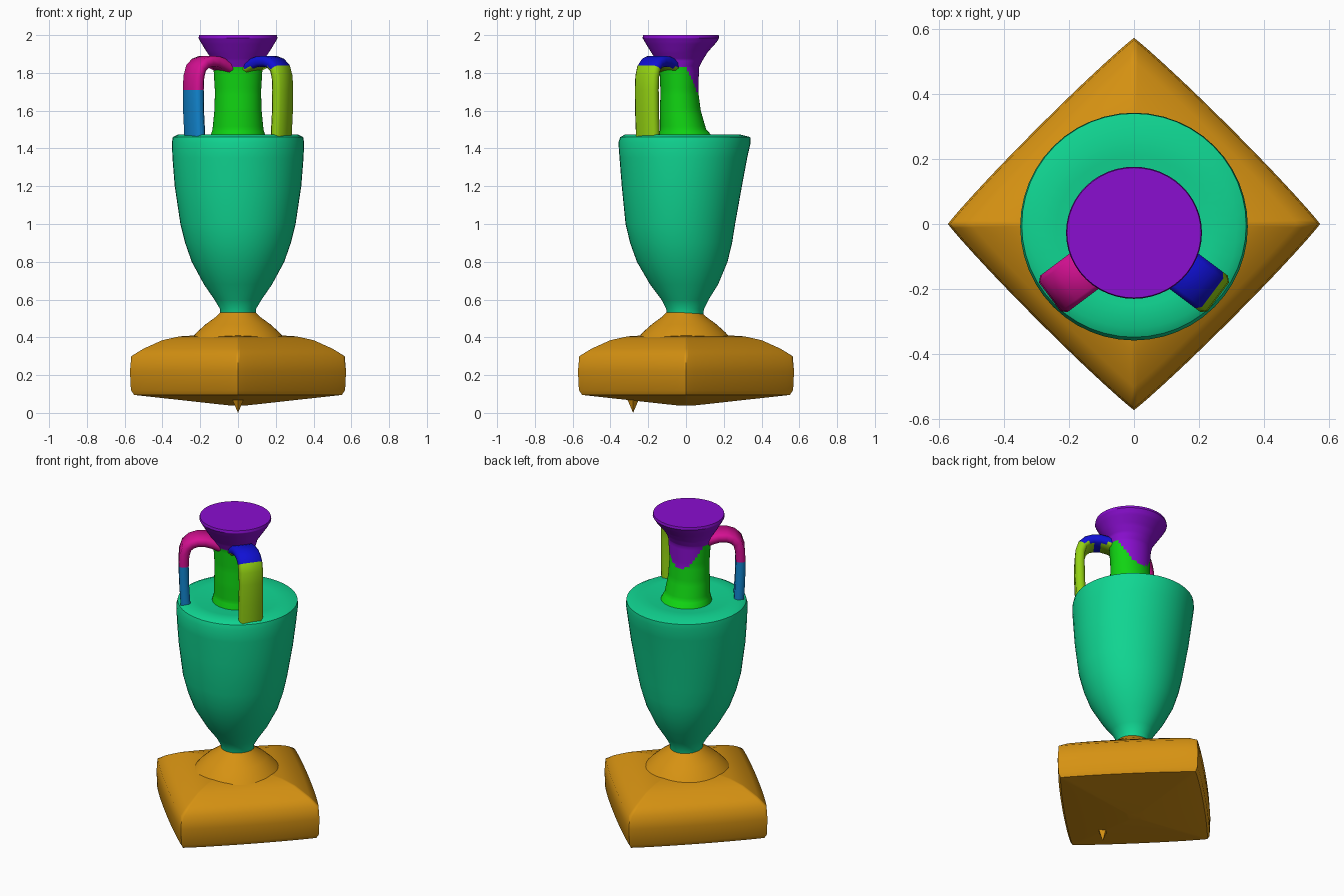
import bpy, bmesh, math
from mathutils import Vector

cube = bpy.data.objects.get("Cube")
if cube:
    bpy.data.objects.remove(cube, do_unlink=True)


def material(name, *rgb):
    lin = [((c / 255 + 0.055) / 1.055) ** 2.4 for c in rgb] + [1]
    m = bpy.data.materials.new(name)
    m.use_nodes = True
    m.diffuse_color = lin
    m.node_tree.nodes["Principled BSDF"].inputs["Base Color"].default_value = lin
    return m


ochre = material("ochre", 214, 146, 18)
teal = material("teal", 16, 214, 146)
purple = material("purple", 138, 14, 208)
green = material("green", 16, 212, 18)
pink = material("pink", 212, 16, 146)
navy = material("deep blue", 16, 16, 212)
sky = material("sky blue", 18, 134, 208)
lime = material("lime", 146, 208, 18)


def finish(name, bm, mats, rule=None, angle=40):
    bmesh.ops.recalc_face_normals(bm, faces=bm.faces)
    if rule:
        for f in bm.faces:
            f.material_index = rule(f.calc_center_median())
    me = bpy.data.meshes.new(name)
    bm.to_mesh(me)
    bm.free()
    for m in mats:
        me.materials.append(m)
    ob = bpy.data.objects.new(name, me)
    bpy.context.collection.objects.link(ob)
    bpy.ops.object.select_all(action='DESELECT')
    ob.select_set(True)
    bpy.context.view_layer.objects.active = ob
    bpy.ops.object.shade_smooth_by_angle(angle=math.radians(angle))
    return ob


def bridge(bm, loops):
    """Skin a list of closed vertex loops and cap both ends."""
    n = len(loops[0])
    for a, b in zip(loops, loops[1:]):
        for i in range(n):
            j = (i + 1) % n
            bm.faces.new((a[i], a[j], b[j], b[i]))
    bm.faces.new(loops[0])
    bm.faces.new(loops[-1])


def loft(name, rings, mats, rule=None, power=1.0, sides=48, steps=1, angle=40):
    """Rings are (z, x radius, y radius, y centre)."""
    full = []
    for a, b in zip(rings, rings[1:]):
        for s in range(steps):
            full.append([p + (q - p) * s / steps for p, q in zip(a, b)])
    full.append(rings[-1])
    bm = bmesh.new()

    def shape(v):
        return math.copysign(abs(v) ** power, v)

    loops = []
    for z, rx, ry, cy in full:
        turns = [math.tau * i / sides for i in range(sides)]
        loops.append([bm.verts.new((rx * shape(math.cos(t)),
                                    cy + ry * shape(math.sin(t)), z)) for t in turns])
    bridge(bm, loops)
    return finish(name, bm, mats, rule, angle)


# Diamond plinth with softened upper edges and a shallow convex underside
plinth = [(0.04, 0.05), (0.095, 0.55), (0.12, 0.567), (0.22, 0.572), (0.30, 0.565),
          (0.34, 0.50), (0.385, 0.40), (0.405, 0.31), (0.412, 0.20)]
loft("plinth", [(z, r, r, 0) for z, r in plinth], [ochre], power=1.9, angle=50)

# Round mound under the vase
mound = [(0.39, 0.25), (0.425, 0.22), (0.47, 0.17), (0.51, 0.115), (0.545, 0.08)]
loft("mound", [(z, r, r, -0.01) for z, r in mound], [ochre])

# Small pointed stud beneath the plinth
bm = bmesh.new()
bmesh.ops.create_cone(bm, cap_ends=True, segments=4, radius1=0, radius2=0.03, depth=0.07)
bmesh.ops.translate(bm, verts=bm.verts, vec=(0, -0.28, 0.035))
finish("stud", bm, [ochre])

# Vase body and shoulder
loft("vase_body", [
    (0.515, 0.095, 0.095, -0.005), (0.55, 0.095, 0.10, -0.005), (0.60, 0.125, 0.125, -0.005),
    (0.68, 0.18, 0.18, -0.01), (0.80, 0.245, 0.24, -0.02), (0.90, 0.28, 0.27, -0.026),
    (1.00, 0.305, 0.29, -0.03), (1.20, 0.335, 0.318, -0.022), (1.35, 0.347, 0.338, -0.014),
    (1.43, 0.35, 0.35, -0.008), (1.46, 0.345, 0.344, -0.004), (1.475, 0.315, 0.30, -0.02),
    (1.475, 0.24, 0.23, -0.02), (1.46, 0.13, 0.12, -0.02)], [teal], angle=35)

# Neck and flared mouth, the mouth colour running down the back of the neck
loft("neck_and_mouth", [
    (1.455, 0.15, 0.15, 0.0), (1.50, 0.135, 0.122, -0.015), (1.60, 0.125, 0.108, -0.03),
    (1.70, 0.122, 0.10, -0.035), (1.83, 0.13, 0.105, -0.036), (1.87, 0.138, 0.125, -0.035),
    (1.91, 0.165, 0.15, -0.035), (1.96, 0.196, 0.188, -0.028), (1.985, 0.209, 0.203, -0.027),
    (2.0, 0.206, 0.20, -0.027)],
    [green, purple], lambda c: int(c.z + 2.2 * max(c.y, 0) > 1.83), steps=6)


# Strap handles: a rounded flat section swept from the shoulder up to the neck
def handle(name, side, mats, split):
    path = [(0.285, 1.45), (0.293, 1.58), (0.296, 1.71), (0.292, 1.78), (0.278, 1.825),
            (0.25, 1.85), (0.215, 1.861), (0.17, 1.86), (0.13, 1.848), (0.09, 1.83), (0.05, 1.815)]
    section = [(-0.07, -0.012), (-0.055, -0.028), (0.055, -0.028), (0.07, -0.012),
               (0.07, 0.012), (0.055, 0.028), (-0.055, 0.028), (-0.07, 0.012)]
    out = Vector((side * 0.8, -0.6, 0))
    across = Vector((side * 0.6, 0.8, 0))
    up = Vector((0, 0, 1))
    centre = Vector((0, -0.03, 0))
    bm = bmesh.new()
    loops = []
    for i, (d, z) in enumerate(path):
        a, b = path[max(i - 1, 0)], path[min(i + 1, len(path) - 1)]
        tangent = (out * (b[0] - a[0]) + up * (b[1] - a[1])).normalized()
        normal = tangent.cross(across)
        spine = centre + out * d + up * z
        loops.append([bm.verts.new(spine + across * u + normal * v) for u, v in section])
    bridge(bm, loops)
    return finish(name, bm, mats, lambda c: int(c.z > split), 50)


handle("right_handle", -1, [sky, pink], 1.71)
handle("left_handle", 1, [lime, navy], 1.83)
